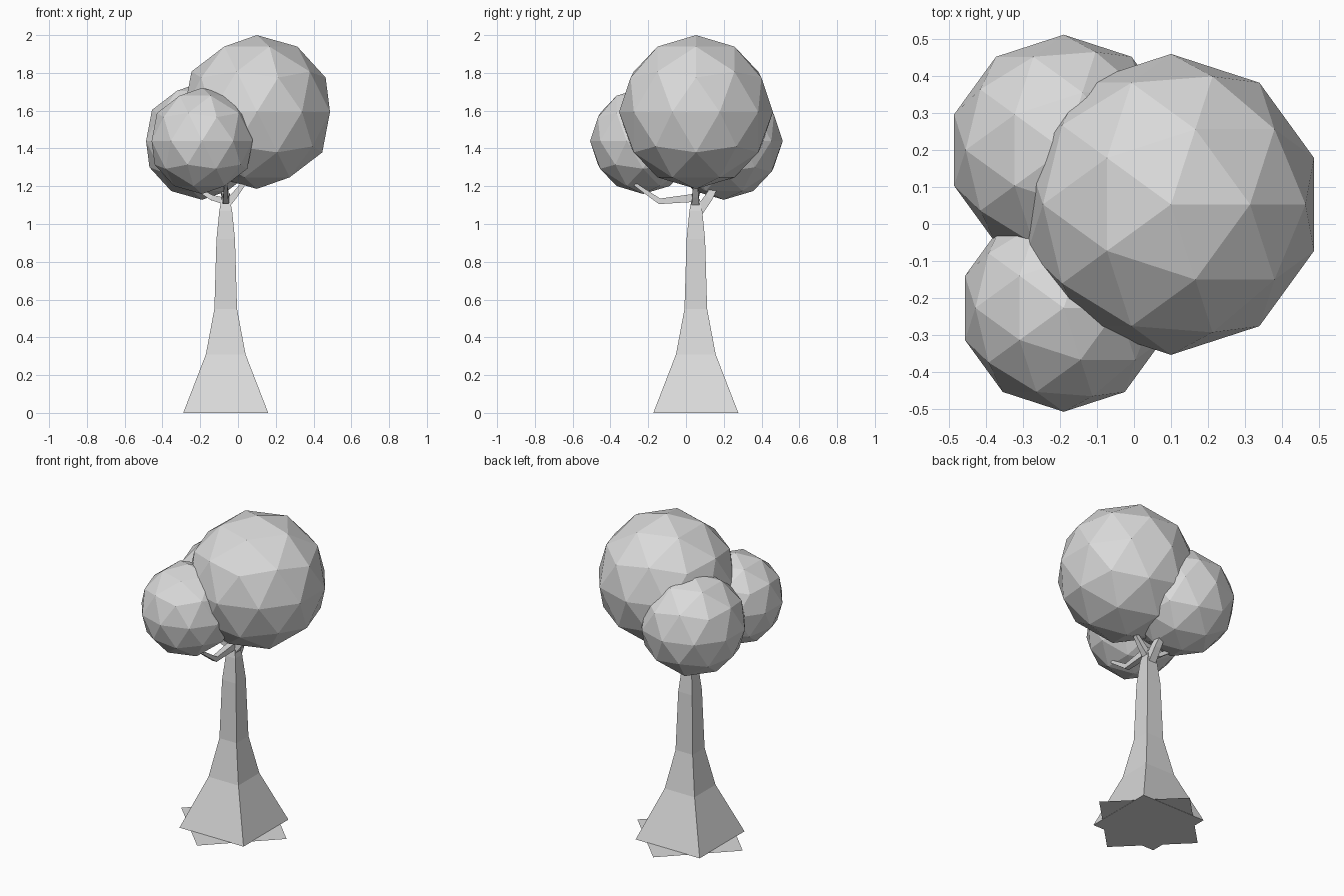
import bpy, bmesh
from math import sqrt
from mathutils import Vector

if "Cube" in bpy.data.objects:
    bpy.data.objects.remove(bpy.data.objects["Cube"], do_unlink=True)

# One plain grey for the whole tree
grey = bpy.data.materials.new("light_grey")
grey.use_nodes = True
colour = (0.7, 0.7, 0.7, 1)
grey.diffuse_color = colour
grey.node_tree.nodes["Principled BSDF"].inputs["Base Color"].default_value = colour

TRUNK_X, TRUNK_Y = -0.065, 0.052


def finish(name, bm):
    mesh = bpy.data.meshes.new(name)
    bm.to_mesh(mesh)
    bm.free()
    mesh.materials.append(grey)
    obj = bpy.data.objects.new(name, mesh)
    bpy.context.collection.objects.link(obj)
    return obj


def loft(name, rings):
    """Skin a list of equal rings of points and cap both ends."""
    bm = bmesh.new()
    loops = [[bm.verts.new(p) for p in ring] for ring in rings]
    n = len(loops[0])
    for a, b in zip(loops, loops[1:]):
        for i in range(n):
            j = (i + 1) % n
            bm.faces.new((a[i], a[j], b[j], b[i]))
    bm.faces.new(loops[0][::-1])
    bm.faces.new(loops[-1])
    bmesh.ops.recalc_face_normals(bm, faces=bm.faces)
    return finish(name, bm)


def square(centre, u, v):
    return [centre + u * a + v * b for a, b in ((-1, -1), (1, -1), (1, 1), (-1, 1))]


def branch(name, path, sizes):
    """Square tapering limb along a path."""
    pts = [Vector(p) for p in path]
    rings = []
    for i, p in enumerate(pts):
        d = (pts[min(i + 1, len(pts) - 1)] - pts[max(i - 1, 0)]).normalized()
        ref = Vector((1, 0, 0)) if abs(d.x) < 0.6 else Vector((0, 1, 0))
        u = d.cross(ref).normalized()
        rings.append(square(p, u * sizes[i], d.cross(u) * sizes[i]))
    return loft(name, rings)


# Square trunk with a flared foot: (height, half width)
profile = [(0, 0.225), (0.31, 0.105), (0.55, 0.06), (0.92, 0.049), (1.07, 0.034), (1.13, 0.022)]
loft("trunk", [square(Vector((TRUNK_X, TRUNK_Y, z)), Vector((w, 0, 0)), Vector((0, w, 0)))
               for z, w in profile])

# Flat root sheet, turned an eighth against the trunk
bm = bmesh.new()
reach = 0.37
bm.faces.new([bm.verts.new((TRUNK_X + reach * x, TRUNK_Y + reach * y, 0.002))
              for x, y in ((1, 0), (0, 1), (-1, 0), (0, -1))])
finish("root_sheet", bm)

# Limbs reaching into the crowns
branch("front_branch", [(TRUNK_X, 0.06, 1.14), (TRUNK_X, -0.14, 1.12), (TRUNK_X, -0.27, 1.21)],
       (0.022, 0.015, 0.009))
branch("back_branch", [(TRUNK_X, 0.055, 1.05), (TRUNK_X, 0.12, 1.14), (-0.08, 0.17, 1.23)],
       (0.025, 0.022, 0.014))
branch("right_branch", [(TRUNK_X, 0.05, 1.12), (-0.14, 0.05, 1.14), (-0.22, 0.07, 1.19)],
       (0.018, 0.014, 0.009))
branch("left_branch", [(TRUNK_X, 0.05, 1.10), (-0.02, 0.05, 1.15), (0.05, 0.05, 1.24)],
       (0.022, 0.017, 0.01))

# Faceted leaf crowns
for name, centre, radius in (
        ("large_crown", (0.10, 0.053, 1.593), 0.407),
        ("front_crown", (-0.19, -0.227, 1.44), 0.281),
        ("back_crown", (-0.19, 0.2, 1.44), 0.312)):
    bm = bmesh.new()
    bmesh.ops.create_icosphere(bm, subdivisions=2, radius=radius)
    bmesh.ops.translate(bm, verts=bm.verts, vec=centre)
    finish(name, bm)
